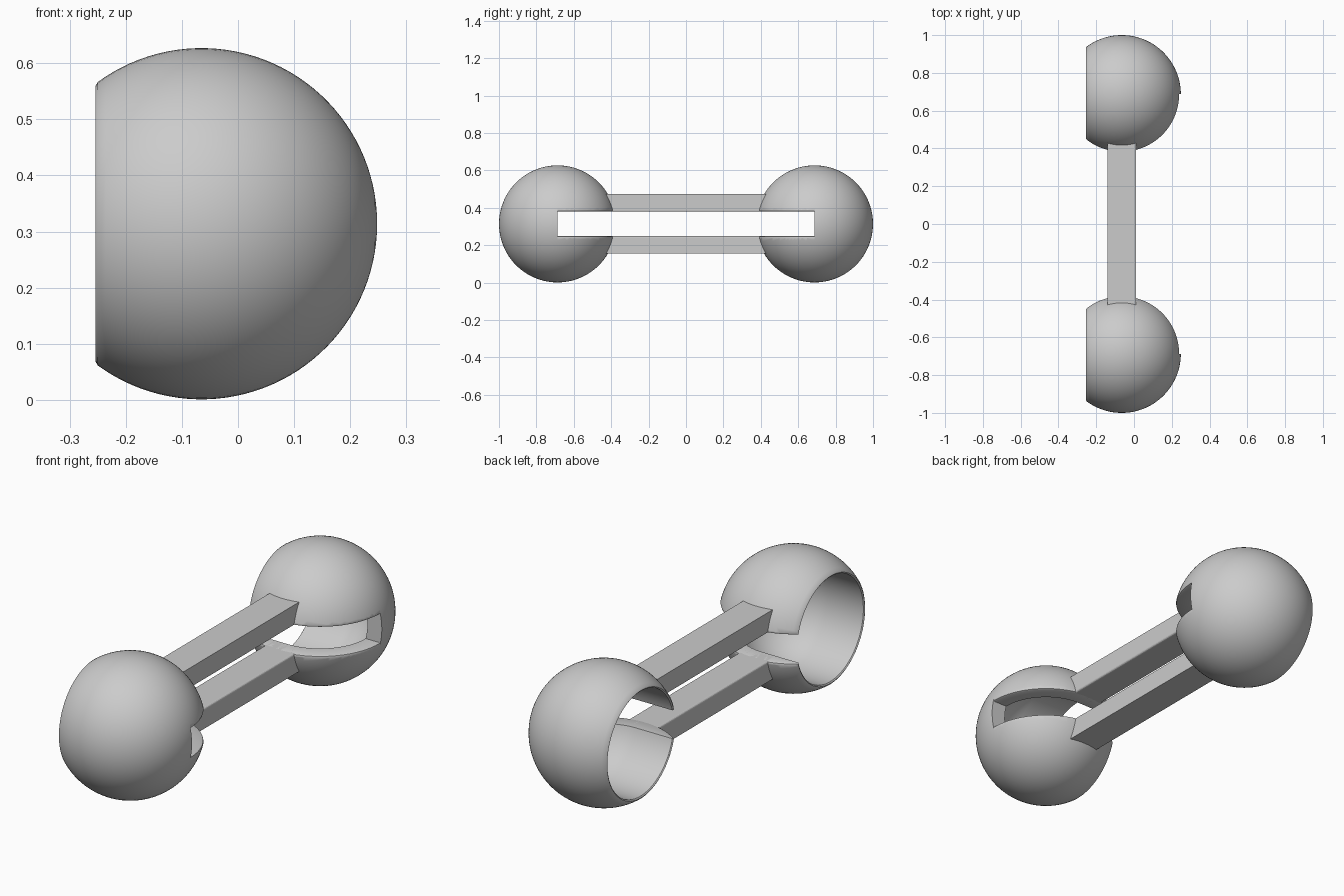
import bpy, bmesh
from math import pi, sin, cos, sqrt
from mathutils import Matrix, Vector

if "Cube" in bpy.data.objects:
    bpy.data.objects.remove(bpy.data.objects["Cube"])

CX, CY, CZ = -0.065, 0.687, 0.314   # ball centre
R, BORE, MOUTH = 0.313, 0.24, -0.185  # outer radius, cavity radius, mouth offset
SLOT = 0.065                        # half height of slot

grey = bpy.data.materials.new("grey")
grey.use_nodes = True
grey.diffuse_color = (0.6, 0.6, 0.6, 1)
grey.node_tree.nodes["Principled BSDF"].inputs["Base Color"].default_value = (0.6, 0.6, 0.6, 1)


def finish(name, bm, loc):
    bmesh.ops.recalc_face_normals(bm, faces=bm.faces)
    mesh = bpy.data.meshes.new(name)
    bm.to_mesh(mesh)
    bm.free()
    mesh.materials.append(grey)
    ob = bpy.data.objects.new(name, mesh)
    ob.location = loc
    bpy.context.collection.objects.link(ob)
    return ob


def revolve(bm, points, axis, angle, steps, closed=False):
    verts = [bm.verts.new(p) for p in points]
    pairs = list(zip(verts, verts[1:])) + ([(verts[-1], verts[0])] if closed else [])
    edges = [bm.edges.new(p) for p in pairs]
    bmesh.ops.spin(bm, geom=verts + edges, cent=(0, 0, 0), axis=axis,
                   angle=angle, steps=steps)
    bmesh.ops.remove_doubles(bm, verts=bm.verts, dist=0.0001)


def socket(name, side):
    # Hollow ball: spherical outside, round-bottomed bore open towards -x
    bm = bmesh.new()
    start = pi - math_mouth
    outer = [(R * cos(start * i / 40), 0, R * sin(start * i / 40)) for i in range(41)]
    mouth_r = sqrt(R * R - MOUTH * MOUTH)
    rim = [(MOUTH - 0.004, 0, mouth_r - 0.007), (MOUTH, 0, BORE)]
    inner = [(BORE * cos(pi / 2 * i / 24), 0, BORE * sin(pi / 2 * i / 24))
             for i in range(24, -1, -1)]
    revolve(bm, outer + rim + inner, (1, 0, 0), 2 * pi, 96)
    ball = finish(name, bm, (CX, side * CY, CZ))

    # Slot through the inward half, with rounded lips
    bm = bmesh.new()
    lip = [(0, SLOT), (0.296, SLOT), (0.3023, 0.0681), (0.304, 0.075), (0.34, 0.079)]
    profile = [(x, 0, z) for x, z in lip] + [(x, 0, -z) for x, z in reversed(lip)]
    revolve(bm, profile, (0, 0, 1), -side * pi, 64)
    bmesh.ops.holes_fill(bm, edges=[e for e in bm.edges if e.is_boundary], sides=0)
    cutter = finish(name + "_slot_cutter", bm, ball.location)
    cutter.hide_render = True
    cutter.hide_set(True)

    cut = ball.modifiers.new("slot", 'BOOLEAN')
    cut.operation = 'DIFFERENCE'
    cut.solver = 'EXACT'
    cut.object = cutter
    bpy.context.view_layer.objects.active = ball
    bpy.ops.object.select_all(action='DESELECT')
    ball.select_set(True)
    bpy.ops.object.modifier_apply(modifier=cut.name)
    bpy.data.objects.remove(cutter)
    bpy.ops.object.shade_smooth_by_angle(angle=0.6)


def bar(name, side):
    # Flat bar whose slot-side edges are softened
    low, high = SLOT, 0.159
    bm = bmesh.new()
    size = Vector((0.15, 0.88, high - low))
    bmesh.ops.create_cube(bm, size=1, matrix=Matrix.Diagonal(size).to_4x4())
    edges = [e for e in bm.edges
             if all(v.co.z * side < 0 for v in e.verts)
             and abs(e.verts[0].co.y - e.verts[1].co.y) > 0.5]
    bmesh.ops.bevel(bm, geom=edges, offset=0.008, segments=3, profile=0.5,
                    affect='EDGES')
    finish(name, bm, (CX, 0, CZ + side * (low + high) / 2))


# Angle between the mouth rim and the -x axis
math_mouth = Vector((-MOUTH, sqrt(R * R - MOUTH * MOUTH))).angle(Vector((1, 0)))

for name, side in (("front_socket", -1), ("back_socket", 1)):
    socket(name, side)
for name, side in (("lower_bar", -1), ("upper_bar", 1)):
    bar(name, side)
